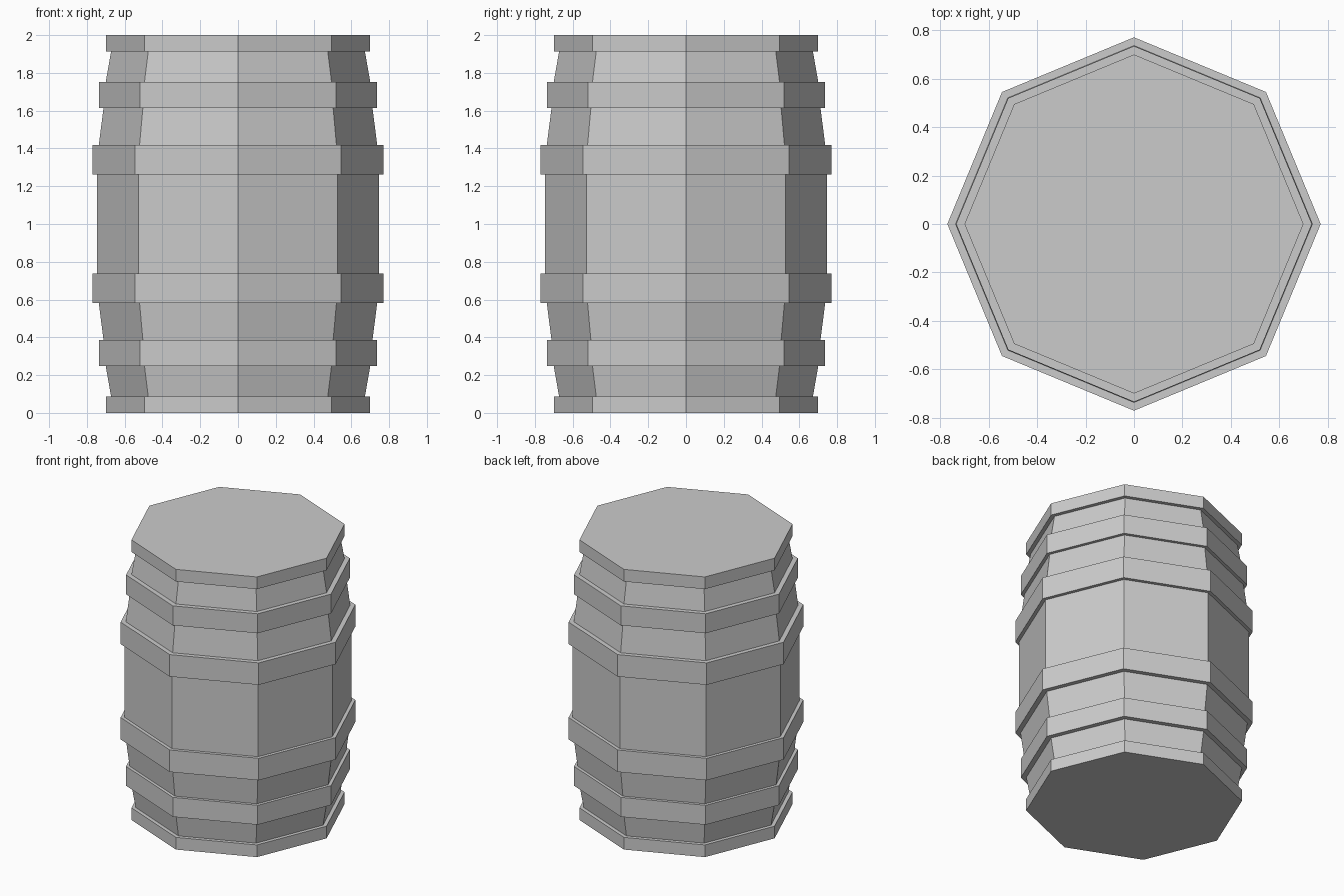
import bpy, bmesh, math

if "Cube" in bpy.data.objects:
    bpy.data.objects.remove(bpy.data.objects["Cube"])

SIDES = 8
HEIGHT = 2.0

# Lower half of the barrel outline as (radius, z): hoops step out from the staves
lower = [
    (0.70, 0.0), (0.70, 0.087),        # end hoop
    (0.672, 0.087), (0.70, 0.247),     # end staves
    (0.735, 0.247), (0.735, 0.386),    # quarter hoop
    (0.712, 0.386), (0.737, 0.581),    # quarter staves
    (0.771, 0.581), (0.771, 0.738),    # bilge hoop
    (0.746, 0.738),                    # start of the straight middle staves
]
# Mirror the outline about mid height
profile = lower + [(r, HEIGHT - z) for r, z in reversed(lower)]


def ring(bm, r, z):
    step = 2 * math.pi / SIDES
    return [bm.verts.new((r * math.cos(i * step), r * math.sin(i * step), z))
            for i in range(SIDES)]


# Barrel: one watertight faceted shell with flat heads
bm = bmesh.new()
rings = [ring(bm, r, z) for r, z in profile]
for a, b in zip(rings, rings[1:]):
    for i in range(SIDES):
        j = (i + 1) % SIDES
        bm.faces.new((a[i], a[j], b[j], b[i]))
bm.faces.new(rings[0][::-1])
bm.faces.new(rings[-1])
bmesh.ops.recalc_face_normals(bm, faces=bm.faces)

mesh = bpy.data.meshes.new("barrel")
bm.to_mesh(mesh)
bm.free()
bpy.context.collection.objects.link(bpy.data.objects.new("barrel", mesh))
